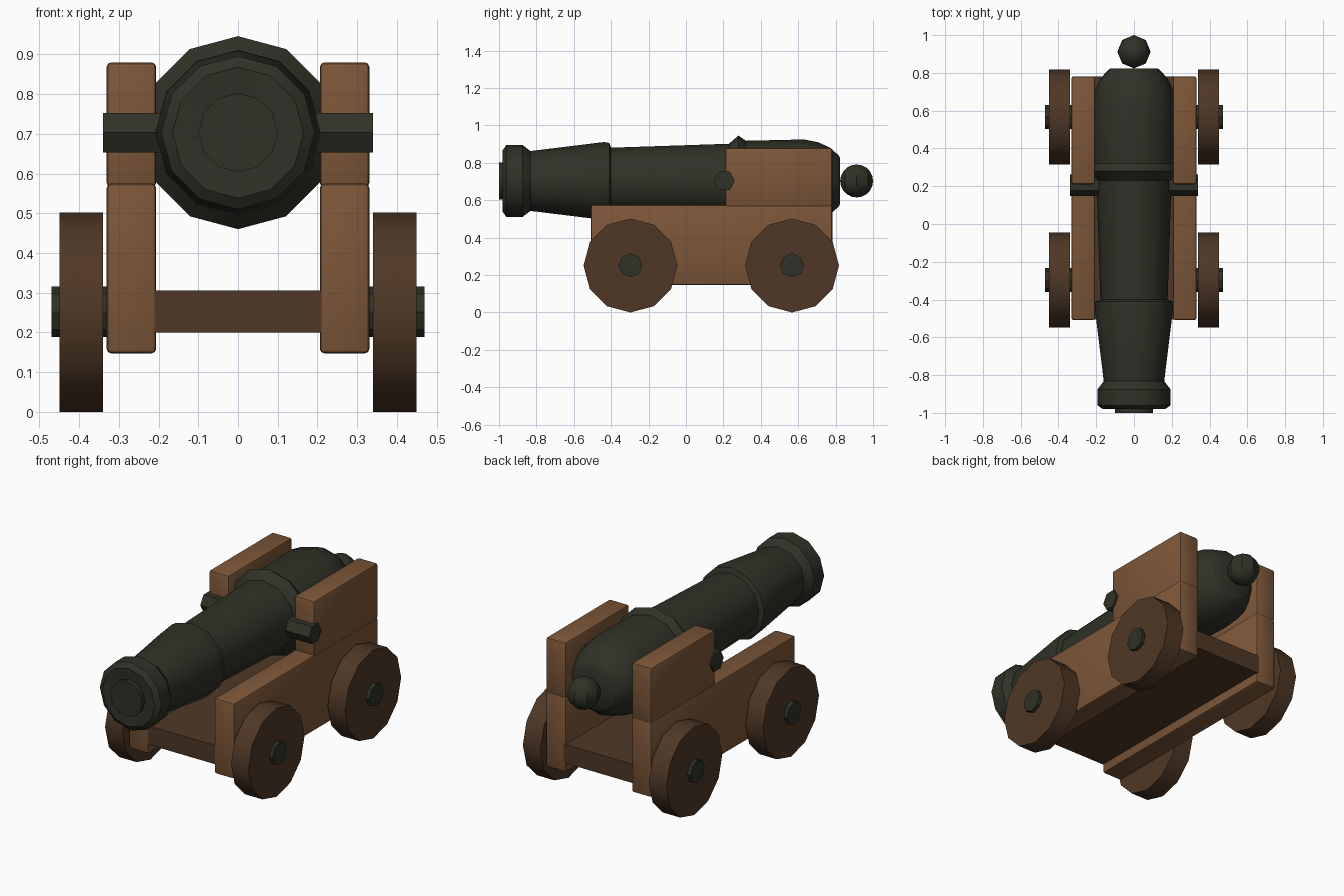
import bpy, bmesh, math
from mathutils import Matrix, Vector

if "Cube" in bpy.data.objects:
    bpy.data.objects.remove(bpy.data.objects["Cube"])


def material(name, rgb):
    m = bpy.data.materials.new(name)
    m.diffuse_color = (*rgb, 1)
    m.use_nodes = True
    m.node_tree.nodes["Principled BSDF"].inputs["Base Color"].default_value = m.diffuse_color
    return m


WOOD = material("oak wood", (0.205, 0.095, 0.041))
DARK = material("dark wood", (0.078, 0.039, 0.019))
IRON = material("black iron", (0.029, 0.031, 0.020))
AXIS_Z = 0.703  # height of the barrel axis


def finish(bm, name, mat, angle=35):
    bmesh.ops.recalc_face_normals(bm, faces=bm.faces)
    me = bpy.data.meshes.new(name)
    bm.to_mesh(me)
    bm.free()
    ob = bpy.data.objects.new(name, me)
    bpy.context.collection.objects.link(ob)
    me.materials.append(mat)
    bpy.ops.object.select_all(action='DESELECT')
    ob.select_set(True)
    bpy.context.view_layer.objects.active = ob
    bpy.ops.object.shade_smooth_by_angle(angle=math.radians(angle))
    return ob


def box(name, lo, hi, mat, bevel=0):
    lo, hi = Vector(lo), Vector(hi)
    bm = bmesh.new()
    bmesh.ops.create_cube(bm, size=1, matrix=Matrix.Translation((lo + hi) / 2)
                          @ Matrix.Diagonal((*(hi - lo), 1)))
    if bevel:
        bmesh.ops.bevel(bm, geom=bm.edges[:], offset=bevel, segments=2,
                        profile=0.5, affect='EDGES')
    return finish(bm, name, mat)


def disc(name, x0, x1, y, z, r, sides, mat, turn=0):
    """Cylinder along x, with a corner at the top when turn is zero."""
    bm = bmesh.new()
    rings = []
    for x in (x0, x1):
        ring = []
        for i in range(sides):
            a = 2 * math.pi * i / sides + turn
            ring.append(bm.verts.new((x, y + r * math.sin(a), z + r * math.cos(a))))
        rings.append(ring)
        bm.faces.new(ring)
    for i in range(sides):
        j = (i + 1) % sides
        bm.faces.new((rings[0][i], rings[0][j], rings[1][j], rings[1][i]))
    return finish(bm, name, mat)


def lathe_y(name, profile, sides, mat):
    """Closed turned shape around the barrel axis from (y, radius) pairs."""
    bm = bmesh.new()
    rings = []
    for y, r in profile:
        rings.append([bm.verts.new((r * math.sin(2 * math.pi * i / sides), y,
                                    AXIS_Z + r * math.cos(2 * math.pi * i / sides)))
                      for i in range(sides)])
    for a, b in zip(rings, rings[1:]):
        for i in range(sides):
            j = (i + 1) % sides
            bm.faces.new((a[i], a[j], b[j], b[i]))
    bm.faces.new(rings[0])
    bm.faces.new(rings[-1])
    return finish(bm, name, mat)


# Barrel with muzzle swell, two raised rings and rounded breech
lathe_y("barrel", [(-1.0, 0.10), (-0.975, 0.10), (-0.98, 0.165), (-0.96, 0.193),
                   (-0.875, 0.193), (-0.832, 0.16), (-0.44, 0.208), (-0.41, 0.204),
                   (-0.40, 0.178), (0.23, 0.199), (0.28, 0.243), (0.32, 0.215),
                   (0.63, 0.222), (0.71, 0.206), (0.77, 0.178), (0.815, 0.138),
                   (0.823, 0.125)], 12, IRON)

# Round knob behind the breech
bm = bmesh.new()
bmesh.ops.create_uvsphere(bm, u_segments=8, v_segments=10, radius=0.088,
                          matrix=Matrix.Translation((0, 0.912, AXIS_Z)))
finish(bm, "breech_knob", IRON)

# Bed plank between the cheeks
box("bed", (-0.221, -0.505, 0.2), (0.221, 0.782, 0.306), DARK)

# Trunnion bar carrying the barrel
disc("trunnions", -0.34, 0.34, 0.205, AXIS_Z, 0.057, 6, IRON, math.pi / 6)

for side, s in (("left", -1), ("right", 1)):
    # Stepped cheeks
    x0, x1 = sorted((s * 0.206, s * 0.331))
    box(side + "_lower_cheek", (x0, -0.508, 0.147), (x1, 0.782, 0.575), WOOD, 0.012)
    box(side + "_upper_cheek", (x0, 0.21, 0.565), (x1, 0.782, 0.88), WOOD, 0.012)
    # Wheels with iron axle stubs
    for end, y in (("front", -0.297), ("rear", 0.567)):
        disc(f"{end}_{side}_wheel", s * 0.34, s * 0.449, y, 0.251, 0.251, 12, DARK)
        disc(f"{end}_{side}_axle", s * 0.32, s * 0.47, y, 0.252, 0.064, 8, IRON)
